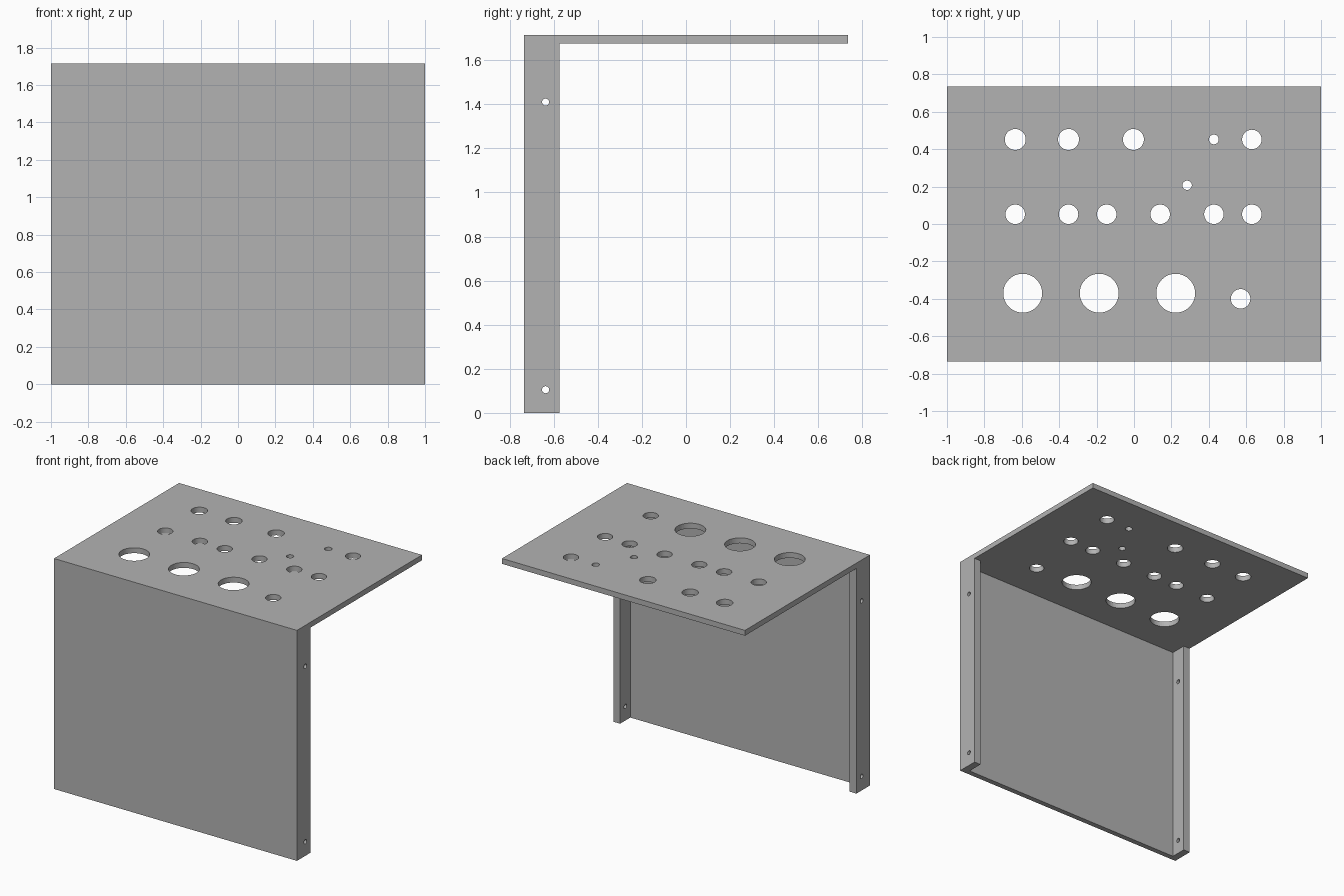
import bpy, bmesh
from math import pi
from mathutils import Matrix

if "Cube" in bpy.data.objects:
    bpy.data.objects.remove(bpy.data.objects["Cube"], do_unlink=True)

HEIGHT, DEPTH, SHEET, LIP = 1.715, 0.735, 0.04, 0.055
LIP_BACK = -0.575

grey = bpy.data.materials.new("sheet grey")
grey.use_nodes = True
colour = (0.45, 0.45, 0.45, 1)
grey.diffuse_color = colour
grey.node_tree.nodes["Principled BSDF"].inputs["Base Color"].default_value = colour


def make_object(name, bm):
    bmesh.ops.recalc_face_normals(bm, faces=bm.faces)
    mesh = bpy.data.meshes.new(name)
    bm.to_mesh(mesh)
    bm.free()
    mesh.materials.append(grey)
    obj = bpy.data.objects.new(name, mesh)
    bpy.context.collection.objects.link(obj)
    return obj


def extrude_x(name, profile, half_width):
    """Side profile of (y, z) points extruded across the width."""
    bm = bmesh.new()
    face = bm.faces.new([bm.verts.new((-half_width, y, z)) for y, z in profile])
    new = bmesh.ops.extrude_face_region(bm, geom=[face])["geom"]
    verts = [v for v in new if isinstance(v, bmesh.types.BMVert)]
    bmesh.ops.translate(bm, verts=verts, vec=(2 * half_width, 0, 0))
    return make_object(name, bm)


def drill(bm, radius, depth, matrix):
    bmesh.ops.create_cone(bm, cap_ends=True, segments=48, radius1=radius,
                          radius2=radius, depth=depth, matrix=matrix)


def cut(obj, cutter):
    cutter.hide_render = True
    mod = obj.modifiers.new("cut", "BOOLEAN")
    mod.operation, mod.solver, mod.object = "DIFFERENCE", "EXACT", cutter
    bpy.context.view_layer.objects.active = obj
    bpy.ops.object.modifier_apply(modifier=mod.name)
    bpy.data.objects.remove(cutter, do_unlink=True)


# Top plate, front panel and side lips as one bent sheet
under = HEIGHT - SHEET
bracket = extrude_x("panel_bracket", [
    (-DEPTH, 0), (LIP_BACK, 0), (LIP_BACK, under),
    (DEPTH, under), (DEPTH, HEIGHT), (-DEPTH, HEIGHT)], 1)

# Hollow between the side lips, open at the back and bottom
inner = SHEET - DEPTH
cut(bracket, extrude_x("hollow_cutter", [
    (inner, -0.1), (-0.5, -0.1), (-0.5, under), (inner, under)], 1 - LIP))

# Control holes in the top plate: radius, y, x positions
rows = [
    (0.056, 0.452, (-0.635, -0.35, -0.003)),
    (0.052, 0.452, (0.63,)),
    (0.026, 0.452, (0.427,)),
    (0.025, 0.207, (0.284,)),
    (0.052, 0.052, (-0.635, -0.35, -0.146, 0.14, 0.427, 0.63)),
    (0.104, -0.37, (-0.595, -0.186, 0.223)),
    (0.052, -0.4, (0.57,)),
]
holes = bmesh.new()
for radius, y, xs in rows:
    for x in xs:
        drill(holes, radius, 0.2, Matrix.Translation((x, y, HEIGHT - SHEET / 2)))

# Screw holes through both side lips
for side in (-1, 1):
    for z in (0.105, 1.41):
        place = Matrix.Translation((side * (1 - LIP / 2), -0.637, z))
        drill(holes, 0.016, 0.2, place @ Matrix.Rotation(pi / 2, 4, "Y"))
cut(bracket, make_object("hole_cutter", holes))
